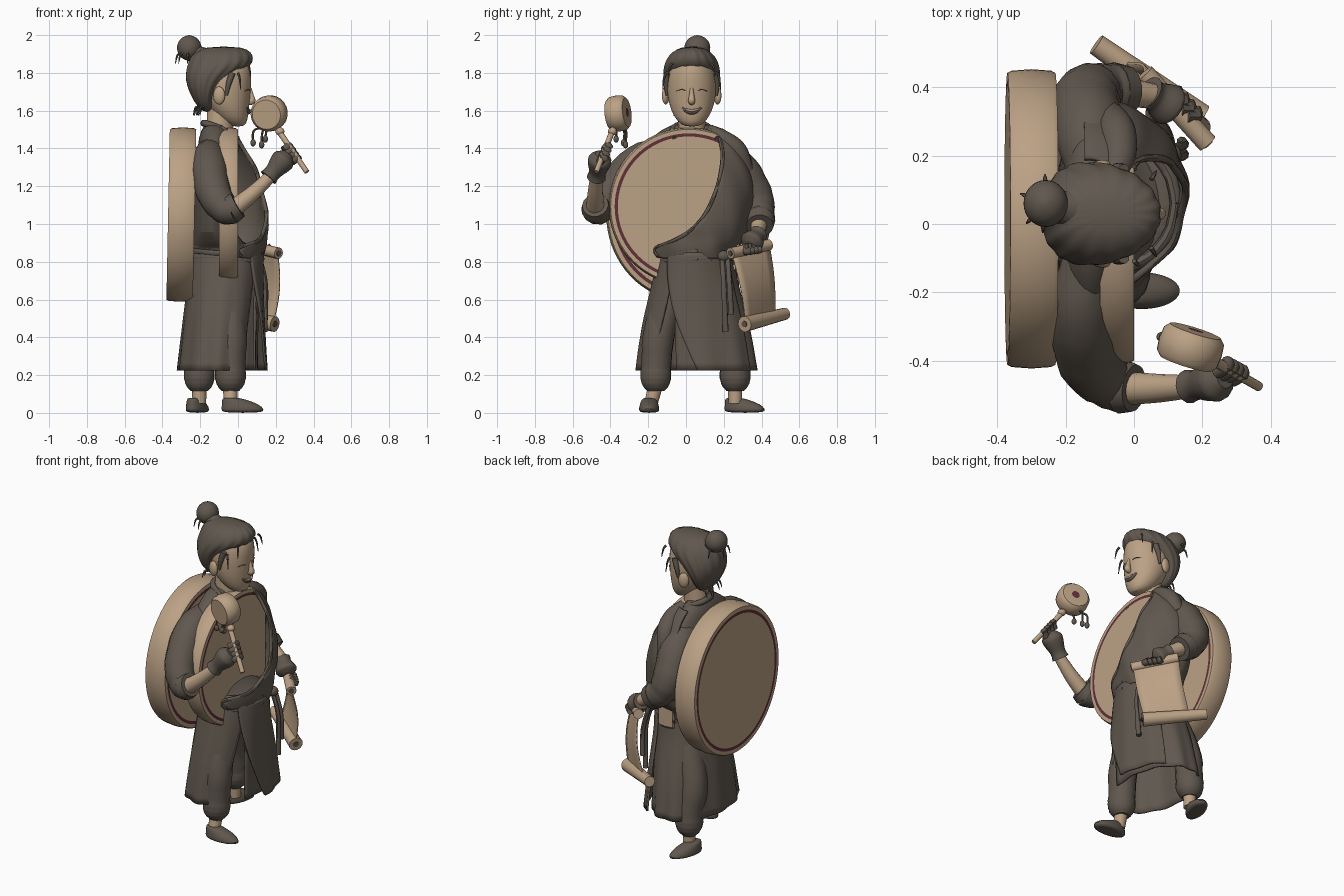
import bpy, bmesh, math, random
from mathutils import Vector, Matrix

random.seed(4)
V = Vector


def material(name, rgb):
    m = bpy.data.materials.new(name)
    m.diffuse_color = (*rgb, 1)
    return m


TAN = material("warm tan", (0.50, 0.36, 0.235))
DARK = material("dark cloth", (0.118, 0.097, 0.077))
RED = material("dark red", (0.115, 0.03, 0.04))


def skin(name, rings, mat, closed=True, caps=True, subsurf=0, thick=0, red=None):
    """Bridge equal-length rings of points into a mesh object."""
    bm = bmesh.new()
    rows = [[bm.verts.new(p) for p in r] for r in rings]
    n = len(rows[0])
    for k, (a, b) in enumerate(zip(rows, rows[1:])):
        for i in range(n if closed else n - 1):
            j = (i + 1) % n
            f = bm.faces.new((a[i], a[j], b[j], b[i]))
            if red and k in red:
                f.material_index = 1
    if caps and closed:
        bm.faces.new(rows[0][::-1])
        last = bm.faces.new(rows[-1])
        if red and len(rows) - 1 in red:
            last.material_index = 1
    bmesh.ops.recalc_face_normals(bm, faces=bm.faces)
    me = bpy.data.meshes.new(name)
    bm.to_mesh(me)
    bm.free()
    ob = bpy.data.objects.new(name, me)
    bpy.context.collection.objects.link(ob)
    me.materials.append(mat)
    if red:
        me.materials.append(RED)
    if thick:
        s = ob.modifiers.new("thickness", "SOLIDIFY")
        s.thickness, s.offset = thick, 0
    if subsurf:
        s = ob.modifiers.new("smooth", "SUBSURF")
        s.levels = s.render_levels = subsurf
    bpy.context.view_layer.objects.active = ob
    ob.select_set(True)
    bpy.ops.object.shade_smooth_by_angle(angle=math.radians(45))
    ob.select_set(False)
    return ob


def loft(name, secs, mat, n=24, ripple=0, waves=9, subsurf=1, at=(0, 0, 0), turn=0):
    """Stacked ellipses given as (z, x_min, x_max, y_min, y_max)."""
    M = Matrix.Translation(at) @ Matrix.Rotation(turn, 4, 'Z')
    rings = []
    for z, x0, x1, y0, y1 in secs:
        ring = []
        for i in range(n):
            a = 2 * math.pi * i / n
            k = 1 + ripple * math.sin(waves * a + z * 6)
            ring.append(M @ V(((x0 + x1) / 2 + (x1 - x0) / 2 * k * math.cos(a),
                               (y0 + y1) / 2 + (y1 - y0) / 2 * k * math.sin(a), z)))
        rings.append(ring)
    return skin(name, rings, mat, subsurf=subsurf)


def spline(pts, steps=5):
    """Catmull-Rom interpolation of tuples of any length."""
    p = [pts[0]] + list(pts) + [pts[-1]]
    out = []
    for i in range(1, len(p) - 2):
        for s in range(steps):
            t = s / steps
            out.append([0.5 * (2 * b + (c - a) * t + (2 * a - 5 * b + 4 * c - d) * t * t
                        + (3 * b - a - 3 * c + d) * t ** 3)
                        for a, b, c, d in zip(p[i - 1], p[i], p[i + 1], p[i + 2])])
    return out + [list(pts[-1])]


def tube(name, pts, mat, n=14, steps=5, crease=0):
    """Round sweep through (x, y, z, radius) points, with optional cloth creases."""
    q = spline(pts, steps)
    rings, R, old = [], None, None
    for i, (x, y, z, r) in enumerate(q):
        d = V(q[min(i + 1, len(q) - 1)][:3]) - V(q[max(i - 1, 0)][:3])
        R = old.rotation_difference(d) @ R if R else d.to_track_quat('Z', 'Y')
        old = d
        r *= 1 + crease * math.sin(i * 2.1)
        rings.append([V((x, y, z)) + R @ V((r * math.cos(2 * math.pi * k / n),
                      r * math.sin(2 * math.pi * k / n), 0)) for k in range(n)])
    return skin(name, rings, mat)


def ball(name, c, s, mat, turn=0):
    secs = []
    for i in range(9):
        a = math.pi * (i + 0.15) / 8.3 - math.pi / 2
        r = max(math.cos(a), 0.05)
        secs.append((s[2] * math.sin(a), -s[0] * r, s[0] * r, -s[1] * r, s[1] * r))
    return loft(name, secs, mat, n=16, at=c, turn=turn)


def drum(name, c, axis, profile, ry, rz, mat, red, n=72, shear=0, clip=9):
    """Lathe (radius, along) profile about an axis; rows listed in red are painted."""
    R = V(axis).normalized().to_track_quat('X', 'Z')
    rings = []
    for r, h in profile:
        ring = []
        for i in range(n):
            a = 2 * math.pi * i / n
            y, z = min(r * ry * math.cos(a), clip), r * rz * math.sin(a)
            ring.append(V(c) + R @ V((h + shear * z, y, z)))
        rings.append(ring)
    return skin(name, rings, mat, red=red)


# Drums on the back and chest, with painted rings
def drum_profile(h):
    return [(0.3, -h), (0.895, -h), (0.935, -h), (0.985, -h), (1, -h + 0.012), (1.01, 0),
            (1, h - 0.012), (0.985, h), (0.935, h), (0.895, h), (0.3, h)]


drum("back_drum", (-0.3, 0.015, 1.05), (1, 0, 0), drum_profile(0.07), 0.433, 0.457, TAN, (1, 8), shear=0.02)
drum("chest_drum", (-0.05, 0.015, 1.092), (1, 0, 0), drum_profile(0.05), 0.42, 0.415, TAN, (1, 8), clip=0.265)

# Torso and robe
loft("torso", [(0.8, -0.23, 0.1, -0.12, 0.24), (0.86, -0.24, 0.1, -0.13, 0.24), (0.88, -0.24, 0.08, -0.15, 0.25),
               (0.93, -0.24, -0.03, -0.23, 0.28), (1.15, -0.23, -0.03, -0.29, 0.34),
               (1.35, -0.22, -0.03, -0.29, 0.32), (1.46, -0.21, -0.04, -0.19, 0.23),
               (1.54, -0.18, -0.06, -0.07, 0.13)], DARK)
loft("robe_waist_fold", [(0.83, -0.2, 0.125, -0.11, 0.23), (0.87, -0.2, 0.135, -0.11, 0.24),
                         (0.88, -0.2, 0.125, -0.1, 0.23)], DARK)
panel, edge = [], []
for z, e, xf, ys in spline([(1.5, 0.13, -0.03, 0.19), (1.44, 0.185, 0.03, 0.26), (1.32, 0.19, 0.09, 0.33),
                            (1.18, 0.16, 0.13, 0.36), (1.02, 0.08, 0.15, 0.34), (0.93, -0.03, 0.145, 0.31),
                            (0.87, -0.16, 0.14, 0.265), (0.82, -0.14, 0.125, 0.25)], 4):
    yc = 0.1 if z < 1.45 else 0.08
    t0 = math.asin(max(-1, min(1, (e - yc) / (0.29 if e < yc else ys - yc))))
    row = []
    for i in range(17):
        t = t0 + (math.pi / 2 - t0) * i / 16
        w = 0.29 if t < 0 else ys - yc
        f = 0.006 * math.sin(t * 8 + z * 14)
        row.append(V((-0.15 + (xf + 0.15) * max(math.cos(t), 0) ** 0.8 + f, yc + w * math.sin(t), z)))
    panel.append(row)
    edge.append((*row[0], 0.011))
skin("robe_front", panel, DARK, closed=False, thick=0.014)
tube("robe_lapel", edge[::3], DARK, n=8)
tube("shoulder_fold", [(-0.07, 0.12, 1.5, 0.03), (-0.045, 0.19, 1.45, 0.05), (-0.05, 0.27, 1.385, 0.055),
                       (-0.07, 0.32, 1.28, 0.04)], DARK)
tube("robe_collar", [(0.0, -0.06, 1.45, 0.012), (-0.08, -0.07, 1.5, 0.016), (-0.165, -0.02, 1.53, 0.018),
                     (-0.175, 0.08, 1.53, 0.018), (-0.1, 0.135, 1.5, 0.016), (-0.0, 0.17, 1.45, 0.016)], DARK, n=10)

# Skirt, open at the front, with a second overlapping flap
SK = [(0.85, -0.055, 0.18, 0.06, 0.188), (0.7, -0.075, 0.185, 0.05, 0.22),
      (0.45, -0.095, 0.195, 0.055, 0.28), (0.225, -0.11, 0.205, 0.06, 0.315)]


def skirt(name, a0, a1, grow, push, n):
    rows = []
    for z, cx, rx, cy, ry in spline(SK, 4):
        k = (0.85 - z) / 0.625
        lo, hi = a0[0] + (a0[1] - a0[0]) * k, a1[0] + (a1[1] - a1[0]) * k
        row = []
        for i in range(n):
            a = lo + (hi - lo) * i / (n - 1)
            f = 1 + grow + 0.025 * k * math.sin(11 * a)
            row.append(V((cx + rx * f * math.cos(a) + push * k, cy + ry * f * math.sin(a), z)))
        rows.append(row)
    skin(name, rows, DARK, closed=False, thick=0.012)


skirt("skirt", (-0.5, -0.35), (5.78, 5.4), 0, 0, 64)
skirt("skirt_flap", (-0.9, 0.0), (1.0, 1.05), 0.04, 0.045, 24)

# Belt wraps, knot and hanging ends
for i, z in enumerate((0.815, 0.85, 0.88)):
    loop = [(-0.055 + 0.178 * math.cos(a), 0.06 + 0.188 * math.sin(a), z + 0.008 * math.sin(2 * a + i), 0.018)
            for a in [k * math.pi / 8 for k in range(17)]]
    tube("belt_wrap", loop, DARK, n=8, steps=2)
ball("belt_knot", (0.11, 0.2, 0.83), (0.03, 0.035, 0.03), DARK)
for dy, zb in ((0, 0.43), (0.03, 0.52)):
    tube("belt_end", [(0.11, 0.19 + dy, 0.83, 0.013), (0.145, 0.2 + dy, 0.68, 0.014), (0.14, 0.21 + dy, zb, 0.016)], DARK, n=8)

# Legs, ankles and shoes
for x, y, fy, hy, turn in ((-0.04, -0.16, -0.195, -0.03, 0.0), (-0.205, 0.26, 0.25, 0.15, 1.25)):
    tube("trouser_leg", [(-0.08, hy, 0.8, 0.08), (x, y * 0.85, 0.45, 0.085), (x, y * 0.98, 0.26, 0.08),
                         (x, y, 0.19, 0.082), (x, y, 0.145, 0.07), (x, y, 0.115, 0.045)], DARK, crease=0.012)
    tube("ankle", [(x, y, 0.15, 0.04), (x, fy + 0.01, 0.05, 0.036)], TAN)
    off = V((0.055 * math.cos(turn) - (0.03 if turn else 0), 0.055 * math.sin(turn), 0))
    loft("shoe", [(0.0, -0.1, 0.12, -0.05, 0.05), (0.018, -0.105, 0.125, -0.056, 0.056),
                  (0.045, -0.1, 0.1, -0.05, 0.05), (0.07, -0.1, 0.03, -0.04, 0.04),
                  (0.08, -0.095, -0.01, -0.03, 0.03)], DARK, at=V((x, fy, 0)) + off, turn=turn)

# Arms: sleeves, cuffs and bare forearms
tube("raised_sleeve", [(-0.14, -0.08, 1.4, 0.06), (-0.155, -0.25, 1.33, 0.095), (-0.13, -0.4, 1.17, 0.093),
                       (-0.07, -0.46, 1.08, 0.08), (-0.02, -0.48, 1.08, 0.075)], DARK, crease=0.02)
tube("raised_cuff", [(-0.035, -0.475, 1.08, 0.08), (0.0, -0.48, 1.1, 0.07)], DARK)
tube("raised_forearm", [(-0.04, -0.48, 1.07, 0.05), (0.07, -0.48, 1.155, 0.042), (0.17, -0.475, 1.25, 0.033)], TAN)
tube("lowered_sleeve", [(-0.12, 0.1, 1.39, 0.06), (-0.13, 0.26, 1.31, 0.1), (-0.14, 0.36, 1.15, 0.1),
                        (-0.1, 0.385, 1.05, 0.085), (-0.04, 0.39, 1.01, 0.078)], DARK, crease=0.02)
tube("lowered_cuff", [(-0.06, 0.39, 1.02, 0.083), (-0.02, 0.39, 0.99, 0.073)], DARK)
tube("lowered_forearm", [(-0.05, 0.39, 1.01, 0.045), (0.08, 0.37, 0.93, 0.035)], TAN)


# Gloved hands with fingers curled over a grip direction
def hand(name, wrist, palm, grip, out):
    w, p, g, o = V(wrist), V(palm), V(grip).normalized(), V(out)
    tube(name + "_glove", [(*w, 0.05), (*w.lerp(p, 0.3), 0.045), (*w.lerp(p, 0.75), 0.06), (*p, 0.06),
                           (*(p + (p - w) * 0.25), 0.03)], DARK)
    side = (p - w).normalized()
    for i in range(4):
        b = p + g * (i - 1.5) * 0.027
        tube(name + "_finger", [(*(b + side * 0.015 + o * 0.2), 0.021), (*(b + side * 0.035 + o * 0.6), 0.021),
                                (*(b + side * 0.005 + o), 0.019)], DARK, n=8, steps=3)


hand("raised_hand", (0.16, -0.475, 1.245), (0.245, -0.455, 1.345), (0.55, -0.3, -0.8), (0.045, 0.04, 0.02))
hand("lowered_hand", (0.045, 0.385, 0.95), (0.105, 0.345, 0.9), (0.68, -0.72, -0.1), (0.04, 0.025, -0.035))

# Hand drum on a stick, with colour spot and corded beads
drum("hand_drum", (0.165, -0.36, 1.585), (0.3, 0.94, 0.12),
     [(0.05, -0.05), (0.85, -0.05), (1, -0.035), (1.04, 0), (1, 0.035), (0.85, 0.05), (0.26, 0.052), (0.05, 0.052)],
     0.092, 0.092, TAN, (6, 7), n=32)
tube("hand_drum_stick", [(0.19, -0.375, 1.53, 0.016), (0.365, -0.475, 1.275, 0.014)], TAN)
ball("stick_collar", (0.222, -0.39, 1.49), (0.025, 0.025, 0.022), TAN)
for x, y, z in ((0.08, -0.33, 1.43), (0.125, -0.32, 1.42), (0.145, -0.37, 1.45)):
    tube("bead_cord", [(0.2, -0.38, 1.51, 0.006), (x + 0.01, y, 1.5, 0.006), (x, y, z, 0.006)], DARK, n=6)
    ball("bead", (x, y, z), (0.015, 0.015, 0.02), DARK)

# Scroll: two rolls and a curved sheet
A, B = V((0.215, 0.235, 0.845)), V((0.03, 0.44, 0.89))
C, D = V((0.195, 0.31, 0.47)), V((-0.11, 0.525, 0.525))
tube("scroll_top_roll", [(*A, 0.03), (*B, 0.03)], TAN)
tube("scroll_bottom_roll", [(*C, 0.042), (*D, 0.032)], TAN)
for p, q in ((A, B), (C, D)):
    d = (p - q).normalized()
    tube("scroll_rod_end", [(*(p - d * 0.01), 0.016), (*(p + d * 0.005), 0.016)], DARK)
C2, D2 = C.lerp(D, 0.03), C.lerp(D, 0.74)
rows = []
for i in range(13):
    t = i / 12
    bow = V((0.022, 0.012, 0)) * math.sin(t * math.pi)
    rows.append([A.lerp(B, 0.03).lerp(C2, t).lerp(B.lerp(D2, t), k / 6) + bow for k in range(7)])
skin("scroll_sheet", rows, TAN, closed=False, thick=0.008)

# Head, ears, nose and neck
cy = 0.03


def around(secs):
    return [(z, a, b, cy - w, cy + w) for z, a, b, w in secs]


tube("neck", [(-0.1, cy, 1.44, 0.075), (-0.09, cy, 1.65, 0.07)], TAN)
loft("head", around([(1.515, -0.03, 0.03, 0.035), (1.54, -0.09, 0.05, 0.075), (1.6, -0.15, 0.058, 0.112),
                     (1.68, -0.2, 0.066, 0.13), (1.76, -0.23, 0.073, 0.134), (1.84, -0.22, 0.072, 0.12),
                     (1.9, -0.17, 0.03, 0.07)]), TAN)
tube("nose", [(0.064, cy, 1.72, 0.008), (0.07, cy, 1.68, 0.014), (0.074, cy, 1.652, 0.019), (0.055, cy, 1.642, 0.014)], TAN, n=10)
tube("open_mouth", [(0.044, cy - 0.05, 1.617, 0.006), (0.052, cy - 0.025, 1.598, 0.011), (0.054, cy, 1.592, 0.013),
                    (0.052, cy + 0.025, 1.598, 0.011), (0.044, cy + 0.05, 1.617, 0.006)], DARK, n=8)
tube("teeth", [(0.056, cy - 0.03, 1.606, 0.006), (0.063, cy, 1.6, 0.007), (0.056, cy + 0.03, 1.606, 0.006)], TAN, n=8)
for s in (-1, 1):
    ball("ear", (-0.1, cy + s * 0.137, 1.68), (0.034, 0.02, 0.048), TAN, turn=s * 0.3)
    tube("eyelid_line", [(0.063, cy + s * 0.03, 1.705, 0.002), (0.055, cy + s * 0.055, 1.712, 0.003),
                         (0.036, cy + s * 0.085, 1.703, 0.002)], DARK, n=6)
    tube("sideburn", [(-0.03, cy + s * 0.128, 1.8, 0.018), (-0.05, cy + s * 0.134, 1.74, 0.015),
                      (-0.06, cy + s * 0.132, 1.68, 0.006)], DARK, n=8)

# Swept-back hair, bun and loose strands
loft("hair", around([(1.59, -0.19, -0.13, 0.06), (1.65, -0.235, -0.125, 0.115), (1.73, -0.272, -0.07, 0.145),
                     (1.79, -0.278, -0.005, 0.152), (1.835, -0.27, 0.07, 0.148), (1.875, -0.255, 0.082, 0.132),
                     (1.91, -0.23, 0.072, 0.105), (1.94, -0.17, 0.02, 0.05)]), DARK, n=96, ripple=0.016, waves=16)
tube("bun_tie", [(-0.19, 0.045, 1.88, 0.06), (-0.235, 0.05, 1.91, 0.042)], DARK)
ball("bun", (-0.258, 0.06, 1.932), (0.068, 0.072, 0.068), DARK)


def strand(p, d):
    p, d = V(p), V(d)
    q, e = p + d * 0.6 + V((0, 0, 0.005)), p + d - V((0, 0, 0.03))
    tube("loose_strand", [(*p, 0.007), (*q, 0.006), (*e, 0.002)], DARK, n=6, steps=3)


for a in (0.3, 1.6, 2.8, 3.9, 4.6):
    strand((-0.258 + 0.05 * math.cos(a), 0.06 + 0.055 * math.sin(a), 1.9), (0.028 * math.cos(a), 0.03 * math.sin(a), -0.02))
for i in range(6):
    strand((-0.17 - random.random() * 0.04, cy - 0.08 + i * 0.032, 1.62), (-0.03, random.uniform(-0.02, 0.02), -0.015))
for s in (-1, 1):
    strand((0.05, cy + s * 0.1, 1.85), (0.015, s * 0.025, -0.04))
    strand((0.0, cy + s * 0.138, 1.8), (0.015, s * 0.015, -0.06))
